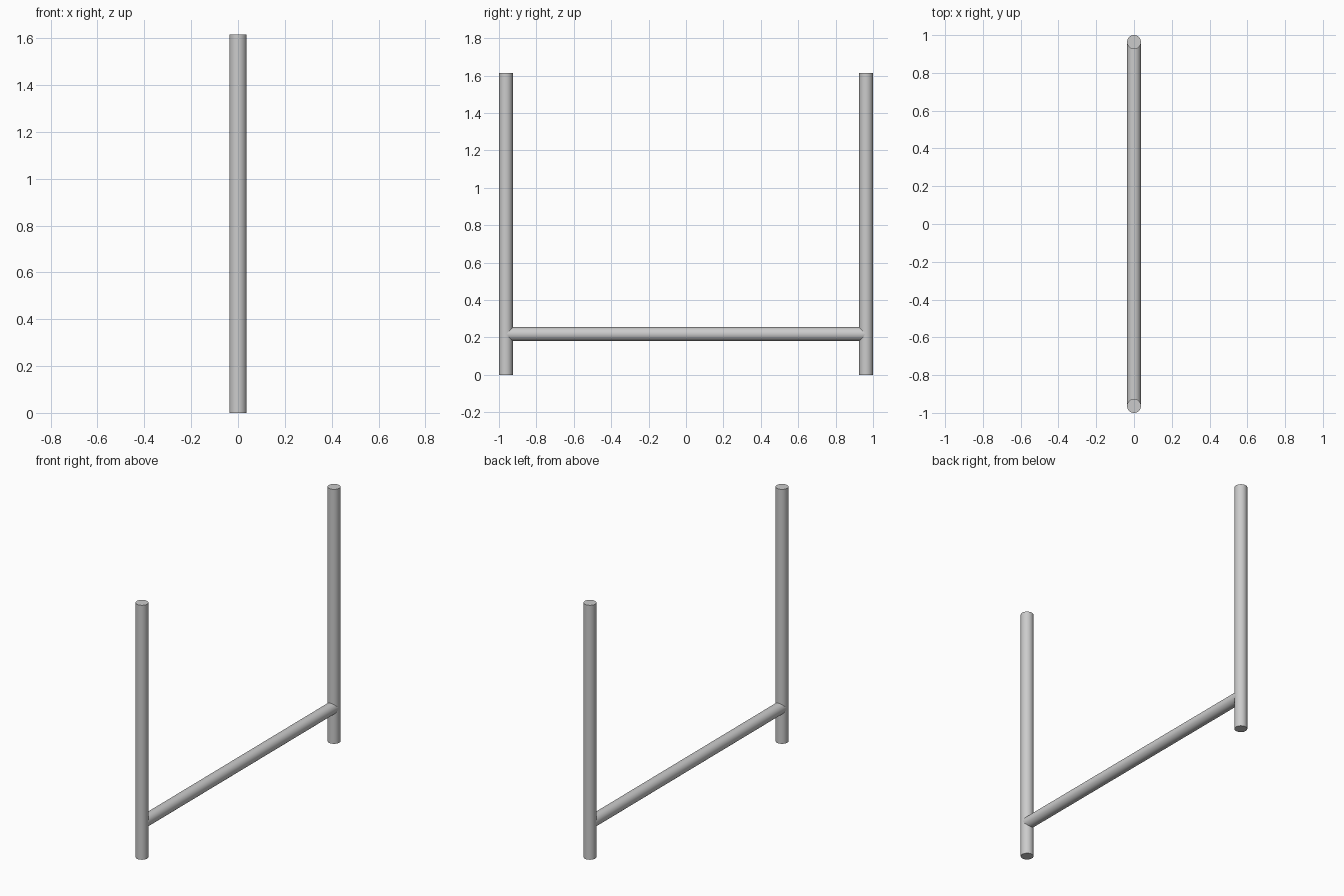
import bpy
import math

if "Cube" in bpy.data.objects:
    bpy.data.objects.remove(bpy.data.objects["Cube"])

RADIUS = 0.037
HEIGHT = 1.615
POST_Y = 1.0 - RADIUS
BAR_Z = 0.218


def tube(name, length, radius, location, rotation=(0, 0, 0)):
    bpy.ops.mesh.primitive_cylinder_add(
        vertices=48, radius=radius, depth=length,
        location=location, rotation=rotation)
    obj = bpy.context.object
    obj.name = name
    bpy.ops.object.shade_smooth_by_angle(angle=math.radians(40))
    return obj


# Two upright posts
for name, side in (("front_post", -1), ("back_post", 1)):
    tube(name, HEIGHT, RADIUS, (0, side * POST_Y, HEIGHT / 2))

# Low crossbar, its ends buried in the post centres
tube("crossbar", 2 * POST_Y, RADIUS - 0.0003, (0, 0, BAR_Z), (math.pi / 2, 0, 0))
